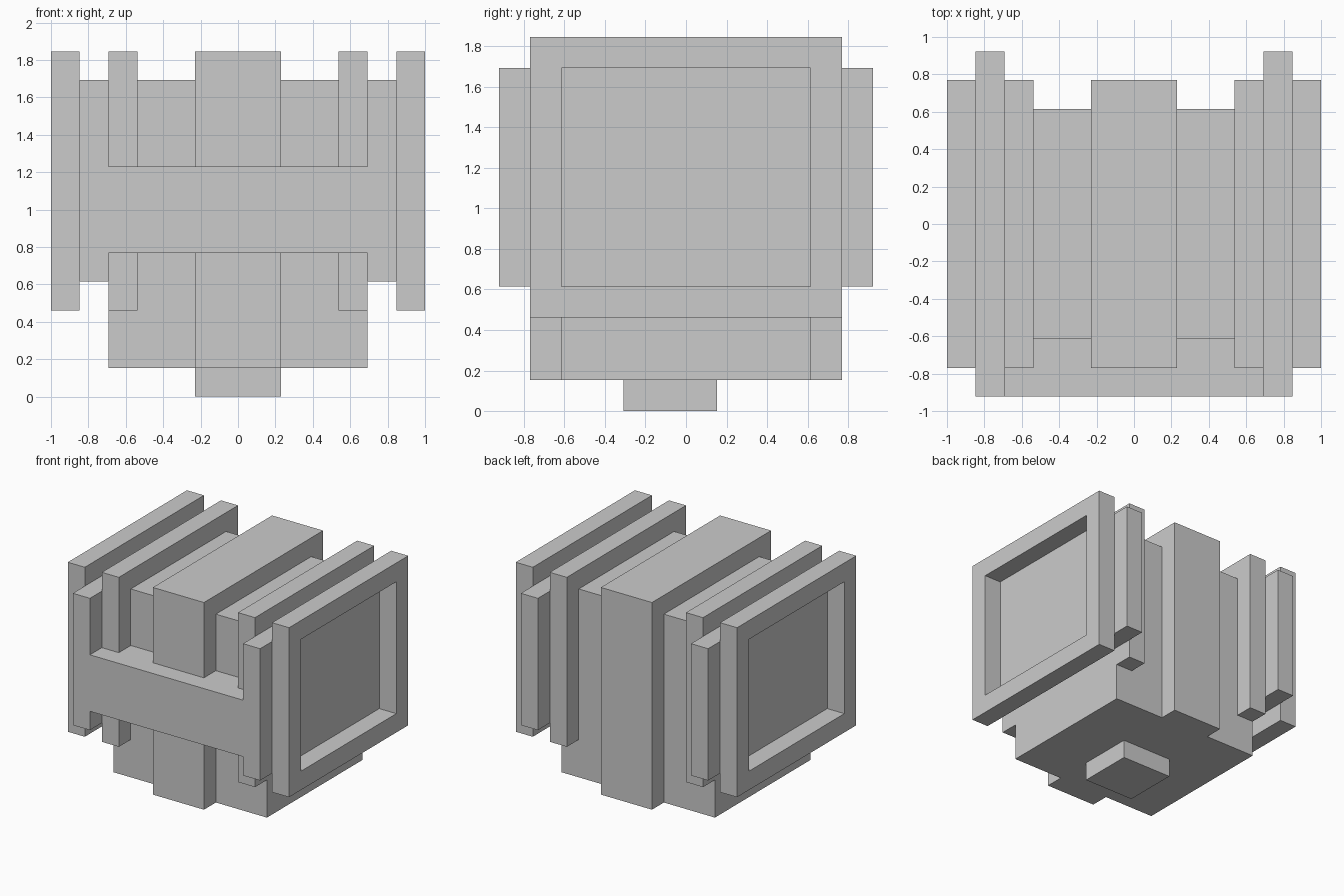
import bpy
import bmesh
from mathutils import Vector

if "Cube" in bpy.data.objects:
    bpy.data.objects.remove(bpy.data.objects["Cube"])

U = 2 / 13  # the model sits on a regular grid, 13 steps wide


def finish(name, bm):
    bmesh.ops.recalc_face_normals(bm, faces=bm.faces)
    bmesh.ops.scale(bm, vec=(U, U, U), verts=bm.verts)
    mesh = bpy.data.meshes.new(name)
    bm.to_mesh(mesh)
    bm.free()
    obj = bpy.data.objects.new(name, mesh)
    bpy.context.collection.objects.link(obj)
    return obj


def box_bm(x, y, z):
    bm = bmesh.new()
    bmesh.ops.create_cube(bm, size=1)
    for v in bm.verts:
        v.co = [lo + (c + 0.5) * (hi - lo) for c, (lo, hi) in zip(v.co, (x, y, z))]
    return bm


def box(name, x, y, z):
    return finish(name, box_bm(x, y, z))


def extrude(bm, faces, dy):
    geom = bmesh.ops.extrude_face_region(bm, geom=faces)["geom"]
    verts = [g for g in geom if isinstance(g, bmesh.types.BMVert)]
    bmesh.ops.translate(bm, vec=(0, dy, 0), verts=verts)
    return [g for g in geom if isinstance(g, bmesh.types.BMFace)]


def mirror_x(obj):
    mod = obj.modifiers.new("mirror", "MIRROR")
    mod.use_mirror_merge = False


# Stepped body with a wide foot
half = [(4.5, 1), (4.5, 3), (3.5, 3), (3.5, 11)]
outline = half + [(-x, z) for x, z in reversed(half)]
bm = bmesh.new()
face = bm.faces.new([bm.verts.new((x, -4, z)) for x, z in outline])
extrude(bm, [face], 8)
finish("body", bm)

# Central spine and the peg underneath
box("spine", (-1.5, 1.5), (-5, 5), (1, 12))
box("bottom_peg", (-1.5, 1.5), (-2, 1), (0, 1))

# Two side flanges joined by a front cross bar
bm = bmesh.new()
cols = {}
for x in (-5.5, -4.5, 4.5, 5.5):
    for z in (4, 5, 8, 11):
        cols[x, z] = bm.verts.new((x, -6, z))
faces = []
for a, b in ((-5.5, -4.5), (4.5, 5.5)):
    for lo, hi in ((4, 5), (5, 8), (8, 11)):
        faces.append(bm.faces.new([cols[a, lo], cols[b, lo], cols[b, hi], cols[a, hi]]))
faces.append(bm.faces.new([cols[-4.5, 5], cols[4.5, 5], cols[4.5, 8], cols[-4.5, 8]]))
back = extrude(bm, faces, 2)
extrude(bm, [f for f in back if abs(f.calc_center_median().x) > 4], 10)
bmesh.ops.delete(bm, geom=[f for f in bm.faces if f in back and not f.is_valid], context="FACES")
bmesh.ops.recalc_face_normals(bm, faces=bm.faces)
bmesh.ops.dissolve_limit(bm, angle_limit=0.01, verts=bm.verts, edges=bm.edges)
finish("flanges_and_cross_bar", bm)

# Raised ridge plates beside the body
mirror_x(box("ridge_plate", (3.5, 4.5), (-5, 5), (3, 12)))

# Open rectangular frames on the outer sides
bm = box_bm((5.5, 6.5), (-5, 5), (3, 12))
bm.normal_update()
sides = [f for f in bm.faces if abs(f.normal.x) > 0.5]
bmesh.ops.inset_individual(bm, faces=sides, thickness=1, use_even_offset=True)
rims = list({e for f in sides for e in f.edges})
bmesh.ops.delete(bm, geom=sides, context="FACES_ONLY")
bmesh.ops.bridge_loops(bm, edges=rims)
mirror_x(finish("side_frame", bm))
